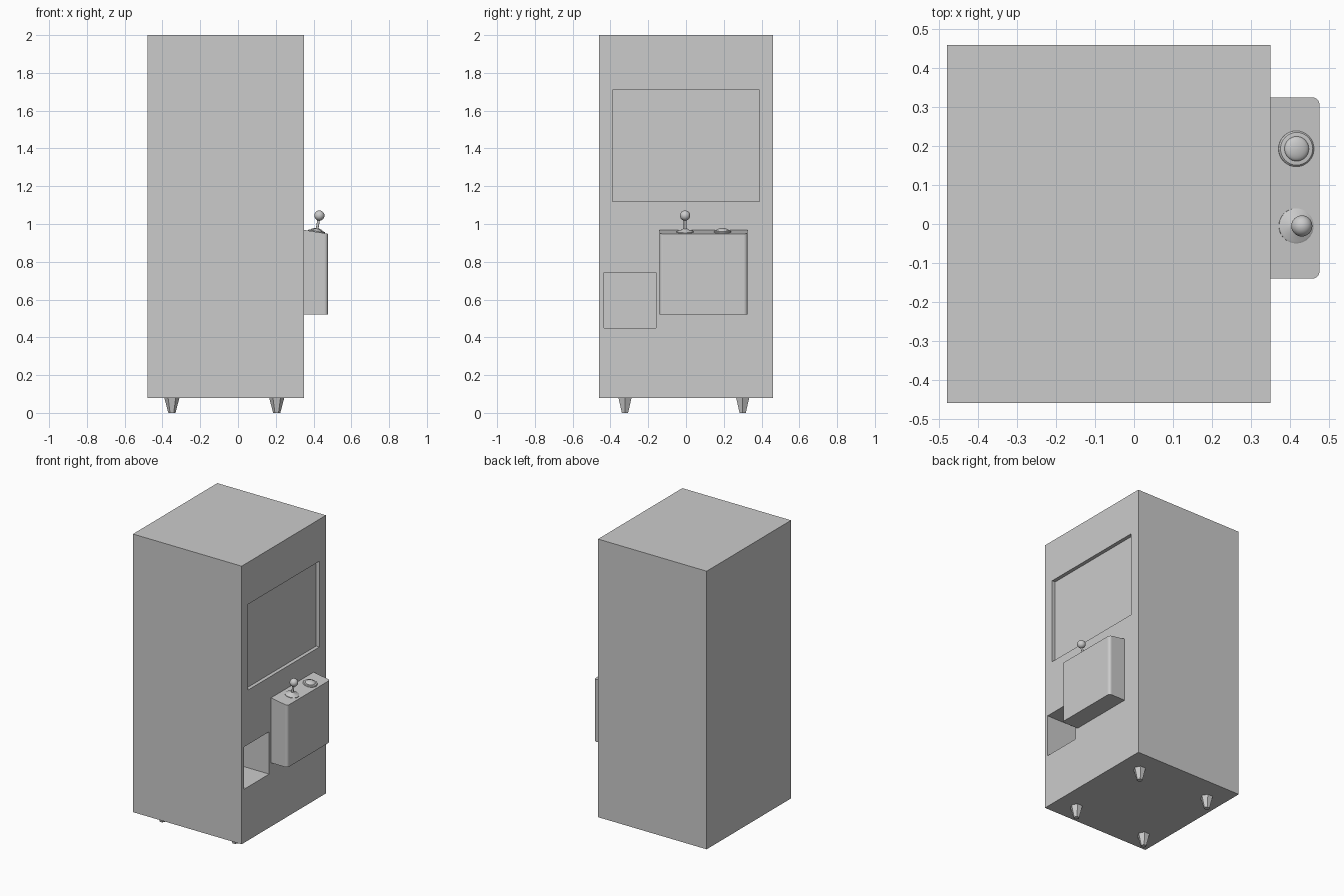
import bpy, math
from mathutils import Vector, Matrix

if "Cube" in bpy.data.objects:
    bpy.data.objects.remove(bpy.data.objects["Cube"])


def box(name, lo, hi):
    lo, hi = Vector(lo), Vector(hi)
    bpy.ops.mesh.primitive_cube_add(size=1, location=(lo + hi) / 2)
    ob = bpy.context.object
    ob.name = name
    ob.scale = hi - lo
    bpy.ops.object.transform_apply(location=True, rotation=False, scale=True)
    return ob


def cut(target, cutter):
    mod = target.modifiers.new("cut", 'BOOLEAN')
    mod.operation = 'DIFFERENCE'
    mod.solver = 'EXACT'
    mod.object = cutter
    bpy.context.view_layer.objects.active = target
    bpy.ops.object.modifier_apply(modifier=mod.name)
    bpy.data.objects.remove(cutter)


def lathe(name, profile, matrix, steps=32):
    """Revolve (radius, height) points about local z."""
    verts, faces, n = [], [], len(profile)
    for i in range(steps):
        a = 2 * math.pi * i / steps
        verts += [(r * math.cos(a), r * math.sin(a), h) for r, h in profile]
        j = (i + 1) % steps
        faces += [(i * n + k, j * n + k, j * n + k + 1, i * n + k + 1) for k in range(n - 1)]
    faces.append([i * n for i in reversed(range(steps))])
    faces.append([i * n + n - 1 for i in range(steps)])
    me = bpy.data.meshes.new(name)
    me.from_pydata(verts, [], faces)
    ob = bpy.data.objects.new(name, me)
    bpy.context.collection.objects.link(ob)
    ob.matrix_world = matrix
    smooth(ob)
    return ob


def smooth(ob):
    bpy.ops.object.select_all(action='DESELECT')
    ob.select_set(True)
    bpy.context.view_layer.objects.active = ob
    bpy.ops.object.shade_smooth_by_angle(angle=math.radians(35))


# Cabinet with recessed window and open prize hatch
cabinet = box("cabinet", (-0.48, -0.46, 0.08), (0.35, 0.46, 2.0))
cut(cabinet, box("window_cutter", (0.325, -0.39, 1.118), (0.4, 0.388, 1.71)))
cut(cabinet, box("hatch_cutter", (0.08, -0.435, 0.45), (0.4, -0.16, 0.742)))

# Control box: sloped top, rounded outer vertical corners
control = box("control_box", (0.34, -0.14, 0.52), (0.476, 0.325, 0.97))
for v in control.data.vertices:
    if v.co.x > 0.4 and v.co.z > 0.9:
        v.co.z = 0.948
weights = control.data.attributes.new("bevel_weight_edge", 'FLOAT', 'EDGE')
for e in control.data.edges:
    a, b = (control.data.vertices[i].co for i in e.vertices)
    if a.x > 0.4 and b.x > 0.4 and abs(a.y - b.y) < 1e-4:
        weights.data[e.index].value = 1
bev = control.modifiers.new("round", 'BEVEL')
bev.limit_method = 'WEIGHT'
bev.width = 0.018
bev.segments = 5
smooth(control)

# Joystick and button stand square to the sloped top
tilt = Matrix.Rotation(math.radians(9.5), 4, 'Y')
stick_at = Matrix.Translation((0.416, -0.005, 0.957)) @ tilt
button_at = Matrix.Translation((0.416, 0.193, 0.957)) @ tilt
lathe("joystick_base", [(0.045, -0.005), (0.045, 0.004), (0.04, 0.007),
                        (0.022, 0.011), (0.012, 0.018)], stick_at)
lathe("joystick_shaft", [(0.007, 0), (0.007, 0.08)], stick_at, 16)
bpy.ops.mesh.primitive_uv_sphere_add(segments=32, ring_count=16, radius=0.027,
                                     location=stick_at @ Vector((0, 0, 0.089)))
bpy.context.object.name = "joystick_knob"
smooth(bpy.context.object)
lathe("button_rim", [(0.046, -0.005), (0.046, 0.004), (0.042, 0.008), (0.034, 0.009)], button_at)
dome = [(0.032 * math.cos(t * math.pi / 12), 0.008 + 0.013 * math.sin(t * math.pi / 12))
        for t in range(6)]
lathe("button_dome", [(0.032, 0)] + dome + [(0.001, 0.021)], button_at)

# Tapered six-sided feet
for i, (x, y) in enumerate([(x, y) for x in (-0.35, 0.205) for y in (-0.323, 0.3)]):
    bpy.ops.mesh.primitive_cone_add(vertices=6, radius1=0.019, radius2=0.04, depth=0.08,
                                    location=(x, y, 0.04), rotation=(0, 0, math.radians(30)))
    bpy.context.object.name = f"foot_{i + 1}"
